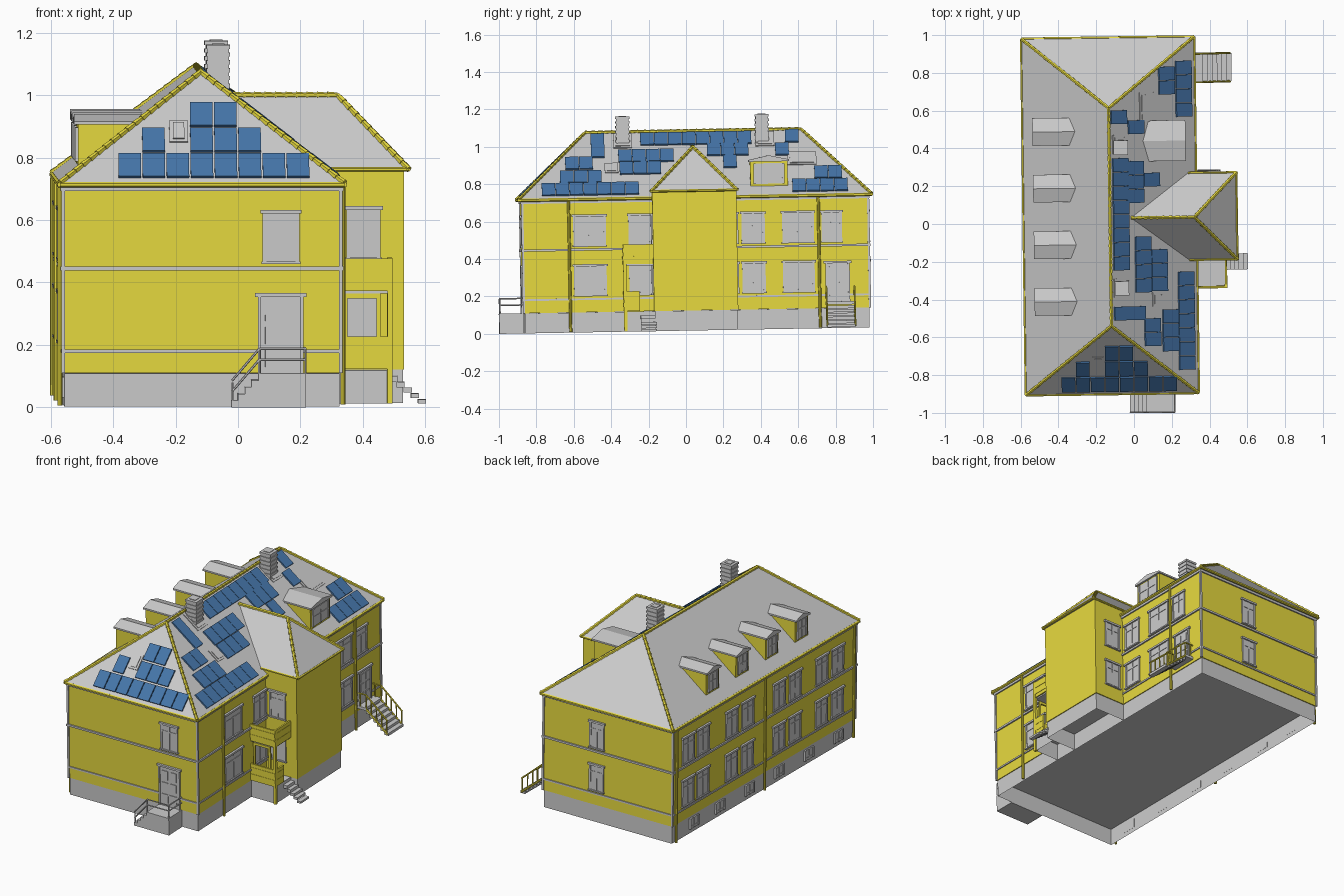
import bpy, bmesh, math
from mathutils import Matrix, Vector

if "Cube" in bpy.data.objects:
    bpy.data.objects.remove(bpy.data.objects["Cube"])

# The whole house is slightly turned and tilted in its frame
M = Matrix.Rotation(math.radians(0.76), 4, 'Z') @ Matrix.Rotation(math.radians(1.0), 4, 'X')


def material(name, rgb):
    m = bpy.data.materials.new(name)
    m.diffuse_color = (*rgb, 1)
    m.use_nodes = True
    m.node_tree.nodes["Principled BSDF"].inputs["Base Color"].default_value = m.diffuse_color
    return m


YELLOW = material("yellow_paint", (0.80, 0.70, 0.05))
BLUE = material("panel_blue", (0.06, 0.18, 0.40))


class Part:
    """Collects primitives of one named part."""
    def __init__(self, name, mat=None):
        self.name, self.mat, self.bm = name, mat, bmesh.new()

    def box(self, x0, x1, y0, y1, z0, z1, open_bottom=False, mat=None):
        S = Matrix.Diagonal((x1 - x0, y1 - y0, z1 - z0, 1))
        T = Matrix.Translation(((x0 + x1) / 2, (y0 + y1) / 2, (z0 + z1) / 2))
        vs = bmesh.ops.create_cube(self.bm, size=1, matrix=(mat or Matrix()) @ T @ S)['verts']
        if open_bottom:
            f = min({f for v in vs for f in v.link_faces}, key=lambda f: f.calc_center_median().z)
            bmesh.ops.delete(self.bm, geom=[f], context='FACES_ONLY')

    def beam(self, p, q, r, sides=6, r2=None):
        p, q = Vector(p), Vector(q)
        rot = (q - p).to_track_quat('Z', 'Y').to_matrix().to_4x4()
        bmesh.ops.create_cone(self.bm, cap_ends=True, segments=sides, radius1=r, radius2=r2 or r,
                              depth=(q - p).length, matrix=Matrix.Translation((p + q) / 2) @ rot)

    def tiles(self, p, q):
        p, q = Vector(p), Vector(q)
        n = max(2, round((q - p).length / 0.035))
        for i in range(n):
            self.beam(p.lerp(q, i / n), p.lerp(q, (i + 1) / n), 0.011, 6, 0.008)

    def hull(self, pts):
        vs = [self.bm.verts.new(p) for p in pts]
        bmesh.ops.convex_hull(self.bm, input=vs)

    def wall(self, side, u, w, z0, z1, d0, d1):
        axis, c, s = SIDES[side]
        a, b = sorted((c + s * d0, c + s * d1))
        if axis == 'x':
            self.box(a, b, u - w / 2, u + w / 2, z0, z1)
        else:
            self.box(u - w / 2, u + w / 2, a, b, z0, z1)

    def done(self):
        bmesh.ops.recalc_face_normals(self.bm, faces=self.bm.faces)
        me = bpy.data.meshes.new(self.name)
        self.bm.to_mesh(me)
        me.transform(M)
        if self.mat:
            me.materials.append(self.mat)
        bpy.context.collection.objects.link(bpy.data.objects.new(self.name, me))


X0, X1, Y0, Y1 = -0.572, 0.318, -0.868, 0.982        # main walls
EX0, EX1, EY0, EY1 = -0.583, 0.33, -0.885, 1.0       # eaves
G, BASE, EAVE, RIDGE, RX = 0.0175, 0.125, 0.735, 1.085, -0.1265
SIDES = {'front': ('y', Y0, -1), 'back': ('y', Y1, 1), 'left': ('x', X0, -1), 'right': ('x', X1, 1),
         'wing_front': ('y', -0.175, -1), 'wing_back': ('y', 0.275, 1),
         'dormer_left': ('x', -0.52, -1), 'dormer_right': ('x', 0.267, 1)}

# Walls and open plinths
p = Part("main_walls", YELLOW); p.box(X0, X1, Y0, Y1, BASE, EAVE - 0.005); p.done()
p = Part("wing_walls", YELLOW); p.box(0.29, 0.53, -0.175, 0.275, BASE, 0.768); p.done()
p = Part("plinth")
p.box(X0 + .004, X1 - .004, Y0 + .004, Y1 - .004, G, BASE - .001, True)
p.box(X1 - .004, 0.526, -0.171, 0.271, G, BASE - .001, True)
p.box(X1 - .004, 0.482, -0.325, -0.171, G, BASE - .001, True)
p.done()

# Mouldings and corner strips
p = Part("wall_mouldings")
for z, h, d in ((0.195, .010, .006), (0.46, .012, .009), (0.716, .014, .008)):
    for s in ('front', 'back'):
        p.wall(s, (X0 + X1) / 2, X1 - X0 + 2 * d, z - h / 2, z + h / 2, -.005, d)
    for s in ('left', 'right'):
        p.wall(s, (Y0 + Y1) / 2, Y1 - Y0 + 2 * d, z - h / 2, z + h / 2, -.005, d)
for x in (X0, X1):
    for y in (Y0, Y1):
        p.box(x - .006, x + .006, y - .006, y + .006, BASE, 0.72)
p.done()

# Roofs
p = Part("main_roof")
e = [(x, y, z) for x in (EX0, EX1) for y in (EY0, EY1) for z in (EAVE - .01, EAVE)]
R0, R1 = (RX, -0.52, RIDGE), (RX, 0.635, RIDGE)
p.hull(e + [R0, R1]); p.done()
p = Part("wing_roof")
W0, W1 = (-0.015, 0.05, 1.0), (0.32, 0.05, 1.0)
we = [(x, y, 0.766) for x in (0.29, 0.545) for y in (-0.18, 0.28)]
p.hull(we + [W0, W1]); p.done()

# Ridge tiles, gutters and downpipes
p = Part("ridge_tiles", YELLOW)
p.tiles(R0, R1); p.tiles(W0, W1)
for y, r in ((EY0, R0), (EY1, R1)):
    for x in (EX0, EX1):
        p.tiles((x, y, EAVE), r)
for c in we[2:]:
    p.tiles(c, W1)
p.done()
p = Part("gutters", YELLOW)
zg = EAVE - .006
for x in (EX0, EX1):
    for a, b in (((EY0, EY1),) if x < 0 else ((EY0, -0.175), (0.275, EY1))):
        p.beam((x, a, zg), (x, b, zg), 0.009)
for y in (EY0, EY1):
    p.beam((EX0, y, zg), (EX1, y, zg), 0.009)
p.beam(we[2], we[3], 0.007)
for i in (0, 1):
    p.beam(we[i], we[i + 2], 0.007)
for x, y in ((X1 + .01, -0.62), (X1 + .01, 0.715), (X0 - .01, 0.955), (X0 - .01, 0.06), (X0 - .01, -0.84)):
    p.beam((x, y, G + .003), (x, y, 0.72), 0.008, 8)
p.done()

# Windows: pane, casing, lintel, sill and glazing bar
def window(part, side, u, w, z0, z1, lintel=True):
    part.wall(side, u, w, z0, z1, -.005, .004)
    for s in (-1, 1):
        part.wall(side, u + s * (w / 2 - .006), .012, z0, z1, 0, .008)
    part.wall(side, u, .010, z0, z1, 0, .007)
    part.wall(side, u, w - .02, z1 - .055, z1 - .047, 0, .007)
    if lintel:
        part.wall(side, u, w + .014, z1 - .012, z1, 0, .013)
        part.wall(side, u, w + .008, z0, z0 + .008, 0, .012)

p = Part("windows")
LOW, HIGH = (0.21, 0.382), (0.475, 0.648)
for y in (0.83, 0.68, 0.39, 0.23, -0.09, -0.25, -0.52, -0.68):
    for z in (LOW, HIGH):
        window(p, 'left', y, 0.12, *z)
for y, w in ((-0.51, .175), (-0.24, .125), (0.365, .125), (0.605, .17)):
    for z in (LOW, HIGH):
        window(p, 'right', y, w, *z)
window(p, 'right', 0.785, .11, *HIGH)
window(p, 'front', 0.126, .118, *HIGH)
for z in (LOW, HIGH):
    window(p, 'back', -0.05, .10, *z)
    for s in ('wing_front', 'wing_back'):
        window(p, s, 0.40, .11, *z)
for y in (0.76, 0.5, 0.2, -0.1, -0.4, -0.7):
    window(p, 'left', y, .09, 0.045, 0.11, False)
p.done()

# Panelled doors
p = Part("doors")
for side, u, w, z0, z1 in (('front', .125, .145, BASE, .375), ('right', .812, .13, .16, .37)):
    p.wall(side, u, w, z0, z1, -.005, .005)
    p.wall(side, u, w + .02, z1 - .006, z1 + .006, 0, .014)
    for s in (-1, 1):
        p.wall(side, u + s * (w / 2 - .005), .010, z0, z1, 0, .011)
        for k in range(3):
            z = z0 + .02 + k * (z1 - z0 - .03) / 3
            p.wall(side, u + s * w * .2, w * .28, z, z + (z1 - z0) * .22, 0, .009)
p.done()

# Dormers: body and low gabled cap
body, cap, glass = Part("dormer_bodies", YELLOW), Part("dormer_roofs"), Part("dormer_windows")
for s, y, w in [(-1, y, .13) for y in (0.51, 0.21, -0.09, -0.39)] + [(1, 0.455, .20)]:
    h, xa, xb = w / 2, RX + s * 0.393, RX + s * 0.15
    body.hull([(x, y + a, z) for x in (xa, xb) for a, z in ((-h, .77), (h, .77), (-h, .918), (h, .918), (0, .935))])
    xo, k = xa + s * .012, h + .008
    cap.hull([(x, y + a, z) for x in (xo, xb) for a, z in
              ((-k, .914), (k, .914), (-k, .924), (k, .924), (0, .947))])
    window(glass, 'dormer_left' if s < 0 else 'dormer_right', y, w - .035, .795, .905, False)
for q in (body, cap, glass):
    q.done()

# Chimneys with brick courses and flashing
p = Part("chimneys")
for x, y in ((-0.068, -0.32), (-0.065, 0.425)):
    for i in range(15):
        r = .034 if i % 2 else .038
        z = .98 + i * .0125
        p.box(x - r, x + r, y - r, y + r, z, z + .0125)
    p.box(x - .02, x + .02, y - .02, y + .02, 1.16, 1.171)
p.done()

# Frames lying on the roof slopes: columns are along, up-slope, normal
def on_right(x, y):
    v = Vector((RX - EX1, 0, RIDGE - EAVE)).normalized()
    return frame(Vector((0, 1, 0)), v, (x, y, EAVE + (EX1 - x) * (RIDGE - EAVE) / (EX1 - RX)))


def on_front(x, z):
    v = Vector((0, -0.52 - EY0, RIDGE - EAVE)).normalized()
    return frame(Vector((1, 0, 0)), v, (x, EY0 + (z - EAVE) * (-0.52 - EY0) / (RIDGE - EAVE), z))


def frame(u, v, o):
    n = u.cross(v)
    n = n if n.z > 0 else -n
    m = Matrix((u, v, n)).transposed().to_4x4()
    m.translation = o
    return m


# Solar panels in rows (plan x, first y, count) and (z, first x, count)
p = Part("solar_panels", BLUE)
slots = [on_right(x, y + i * .0745) for x, y, n in (
    (.27, -.725, 7), (.185, -.625, 3), (.09, -.595, 2), (.13, -.305, 3), (.045, -.31, 4), (-.07, -.455, 1),
    (.01, -.455, 1), (-.07, -.19, 8), (.01, .165, 3), (.095, .25, 1), (-.075, .585, 1), (.015, .53, 1),
    (.18, .735, 2), (.27, .615, 4)) for i in range(n)]
slots += [on_front(x + i * .077, z) for z, x, n in (
    (.787, -.358, 8), (.867, -.281, 1), (.867, -.127, 3), (.947, -.127, 2)) for i in range(n)]
for m in slots:
    p.box(-.036, .036, -.052, .052, -.004, .009, mat=m)
p.done()

# Roof windows and chimney flashing
p = Part("roof_windows")
for m, a, b in ((on_right(.08, .635), .077, .055), (on_right(.125, -.385), .036, .042),
                (on_front(-.2, .895), .03, .048), (on_right(-.062, -.32), .05, .062), (on_right(-.06, .44), .05, .062)):
    p.box(-a, a, -b, b, -.004, .005, mat=m)
    p.box(-a + .012, a - .012, -b + .012, b - .012, 0, .009, mat=m)
p.done()

# Front landing, steps and railing
p = Part("front_steps")
p.box(.052, .205, -1.0, Y0, G, BASE)
for i in range(4):
    p.box(.052 - (i + 1) * .0215, .052 - i * .0215, -1.0, Y0, G, BASE - (i + 1) * .0215)
p.done()
p = Part("front_railing")
for dz in (0.045, 0.08):
    p.beam((-.033, -.995, G + dz + .005), (.055, -.995, BASE + dz), .004)
    p.beam((.055, -.995, BASE + dz), (.203, -.995, BASE + dz), .004)
    p.beam((.203, -.995, BASE + dz), (.203, Y0, BASE + dz), .004)
for x, z in ((-.031, G), (.055, BASE), (.203, BASE)):
    p.beam((x, -.995, z), (x, -.995, z + .08), .004)
p.done()

# Side porch: planked parapets, post, balcony floor, steps
p = Part("porch_parapets", YELLOW)
for z0 in (.128, .378):
    for i in range(5):
        z, d = z0 + i * .021, .002 * (i % 2)
        p.box(X1, .488, -.336 - d, -.326, z, z + .021)
        p.box(.478, .488 + d, -.336, -.175 if z0 > .2 else -.25, z, z + .021)
p.box(.474, .49, -.336, -.318, G, .485)
for x in (.335, .44):
    p.box(x, x + .012, -.332, -.322, .23, .37)
p.box(.335, .452, -.332, -.322, .355, .37)
p.done()
p = Part("porch_floor_and_steps")
p.box(X1, .48, -.328, -.175, .37, .385)
for i in range(5):
    p.box(.482 + i * .023, .508 + i * .023, -.247, -.162, .085 - i * .017, .105 - i * .019)
p.done()

# Rear side steps with railings
p = Part("rear_steps")
p.box(X1 - .004, .375, .745, .905, .143, .16)
for i in range(6):
    p.box(.372 + i * .025, .402 + i * .025, .75, .90, .122 - i * .02, .138 - i * .02)
p.done()
p = Part("rear_railings", YELLOW)
for y in (.75, .90):
    p.beam((X1, y, .24), (.375, y, .24), .005)
    p.beam((.375, y, .24), (.52, y, .115), .005)
    p.beam((.375, y, .15), (.52, y, .03), .006)
    for i in range(5):
        x = .375 + i * .035
        p.beam((x, y, .15 - i * .029), (x, y, .24 - i * .03), .004)
    p.beam((.335, y, .15), (.335, y, .24), .004)
p.done()
